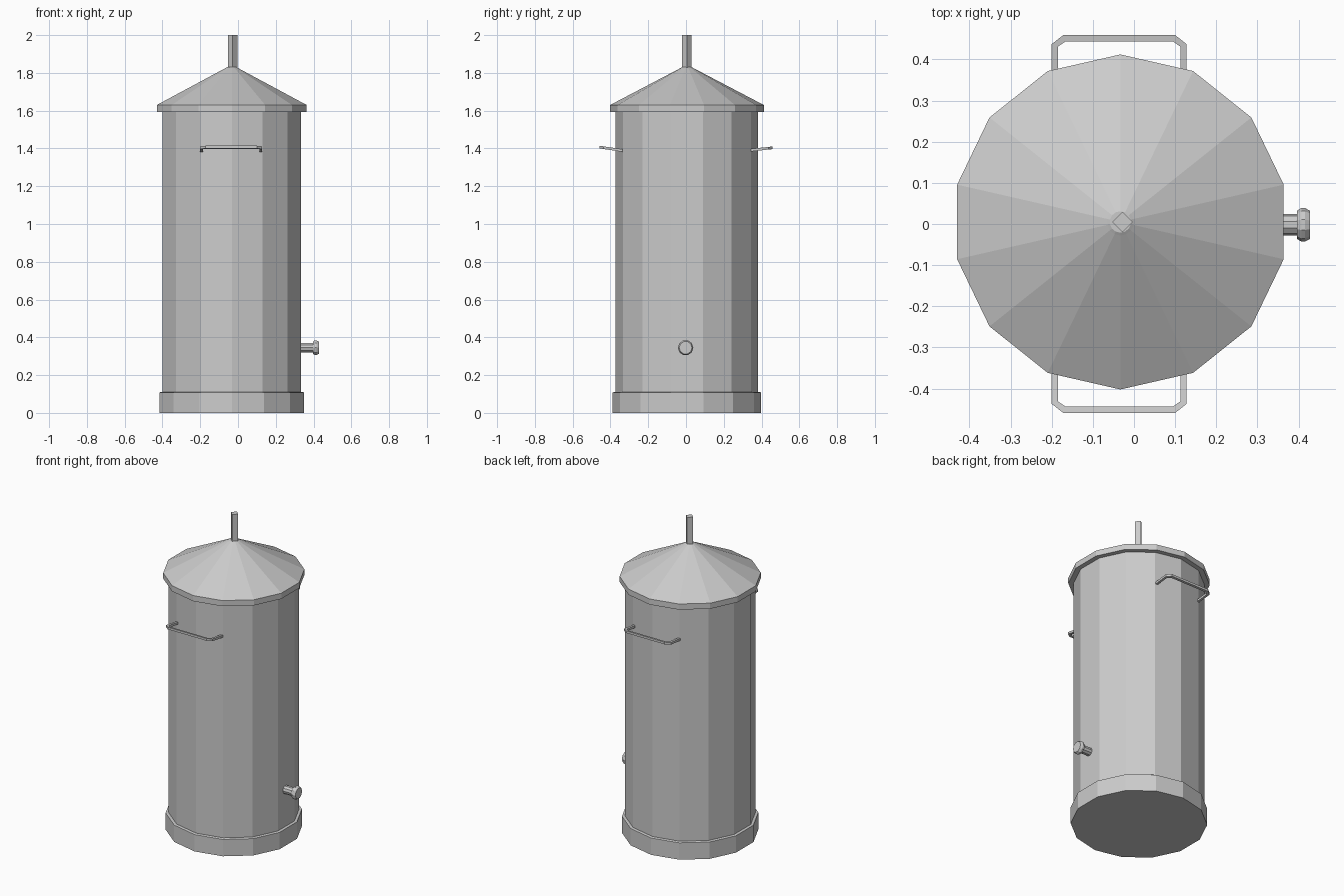
import bpy, bmesh
from math import cos, sin, pi
from mathutils import Matrix, Vector

if "Cube" in bpy.data.objects:
    bpy.data.objects.remove(bpy.data.objects["Cube"])

CX, CY = -0.033, 0.005   # axis of the tank
SIDES = 14


def finish(name, bm):
    bmesh.ops.recalc_face_normals(bm, faces=bm.faces)
    me = bpy.data.meshes.new(name)
    bm.to_mesh(me)
    bm.free()
    ob = bpy.data.objects.new(name, me)
    bpy.context.collection.objects.link(ob)
    return ob


def lathe(name, profile, sides, phase=pi / 2, matrix=Matrix.Translation((CX, CY, 0))):
    """Capped solid of revolution from (radius, height) pairs."""
    bm = bmesh.new()
    rings = []
    for r, z in profile:
        angles = [phase + 2 * pi * i / sides for i in range(sides)]
        rings.append([bm.verts.new(matrix @ Vector((r * cos(a), r * sin(a), z))) for a in angles])
    for a, b in zip(rings, rings[1:]):
        for i in range(sides):
            j = (i + 1) % sides
            bm.faces.new((a[i], a[j], b[j], b[i]))
    bm.faces.new(rings[0][::-1])
    bm.faces.new(rings[-1])
    return finish(name, bm)


def handle(name, side, z_in, z_out):
    """Square bar bent into a chamfered U, tilted up away from the tank."""
    outer = [(-.164, .33), (-.164, .434), (-.136, .456), (.136, .456), (.164, .434), (.164, .33)]
    inner = [(-.149, .33), (-.149, .428), (-.130, .441), (.130, .441), (.149, .428), (.149, .33)]
    bm = bmesh.new()
    rings = []
    for o, i in zip(outer, inner):
        ring = []
        for (x, y), dz in ((o, -.007), (o, .007), (i, .007), (i, -.007)):
            z = z_in + (z_out - z_in) * (y - .34) / .12 + dz
            ring.append(bm.verts.new((x - 0.036, side * (y + 0.003), z)))
        rings.append(ring)
    for a, b in zip(rings, rings[1:]):
        for i in range(4):
            j = (i + 1) % 4
            bm.faces.new((a[i], a[j], b[j], b[i]))
    bm.faces.new(rings[0])
    bm.faces.new(rings[-1])
    return finish(name, bm)


# Tank, bottom band and conical lid
lathe("tank_body", [(.377, .02), (.377, 1.61)], SIDES)
lathe("base_band", [(.393, 0), (.393, .107), (.388, .11)], SIDES)
lathe("lid", [(.407, 1.594), (.407, 1.63), (.033, 1.826), (.026, 1.83)], SIDES)

# Square rod on top of the lid
lathe("top_rod", [(.025, 1.81), (.025, 2.0)], 4, 0, Matrix.Translation((-.028, .005, 0)))

# Carrying handles front and back
handle("front_handle", -1, 1.390, 1.408)
handle("back_handle", 1, 1.391, 1.404)

# Drain spout pointing to +x
spout = Matrix.Translation((0, -.002, .345)) @ Matrix.Rotation(pi / 2, 4, 'Y')
lathe("drain_spout", [(.026, .32), (.026, .396), (.034, .396), (.041, .407),
                      (.041, .415), (.034, .428)], 10, pi / 10, spout)
